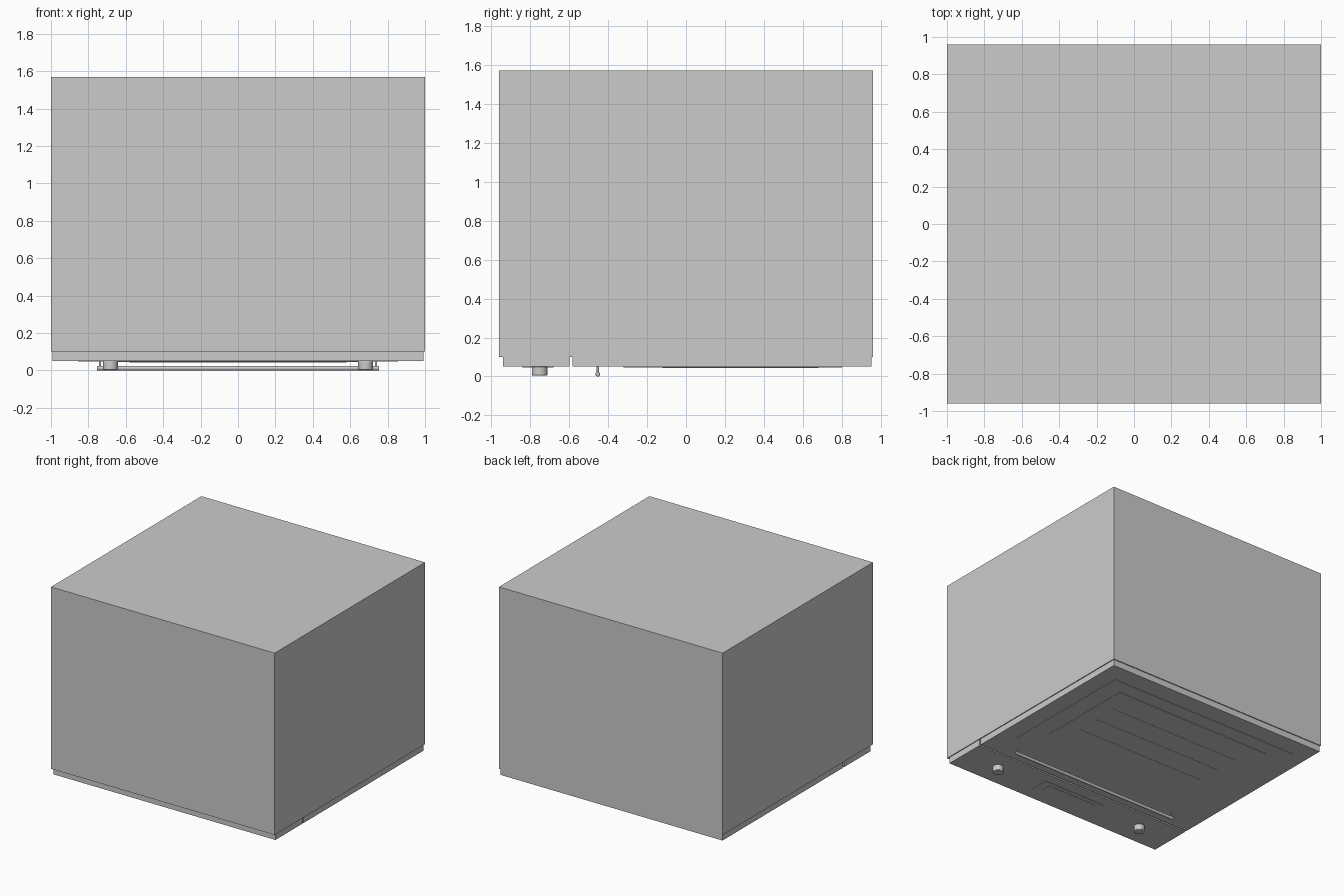
import bpy
import math

if "Cube" in bpy.data.objects:
    bpy.data.objects.remove(bpy.data.objects["Cube"])


def box(name, x0, x1, y0, y1, z0, z1, bevel=0.0):
    bpy.ops.mesh.primitive_cube_add(
        size=1, location=((x0 + x1) / 2, (y0 + y1) / 2, (z0 + z1) / 2))
    ob = bpy.context.object
    ob.name = name
    ob.scale = (x1 - x0, y1 - y0, z1 - z0)
    bpy.ops.object.transform_apply(location=False, rotation=False, scale=True)
    if bevel:
        m = ob.modifiers.new("bevel", "BEVEL")
        m.width = bevel
        m.segments = 2
    return ob


def cylinder(name, loc, r, depth, along_x=False, bevel=0.0):
    bpy.ops.mesh.primitive_cylinder_add(
        vertices=32, radius=r, depth=depth, location=loc,
        rotation=(0, math.pi / 2 if along_x else 0, 0))
    ob = bpy.context.object
    ob.name = name
    bpy.ops.object.shade_smooth_by_angle()
    if bevel:
        m = ob.modifiers.new("bevel", "BEVEL")
        m.width = bevel
        m.segments = 2
    return ob


FACE = 0.05  # height of the front face, which points down

# Oven cabinet, lying on its front
box("cabinet", -1, 1, -0.96, 0.96, 0.10, 1.57)

# Control panel and door
box("control_panel", -0.993, 0.993, -0.94, -0.597, FACE, 0.10)
box("door", -0.993, 0.993, -0.583, 0.952, FACE, 0.10)

# Door window: frame, glass and rack lines, each slightly raised
box("window_frame", -0.855, 0.855, -0.32, 0.80, FACE - 0.003, FACE + 0.005)
box("window_glass", -0.71, 0.71, -0.12, 0.68, FACE - 0.006, FACE + 0.005)
for i, y in enumerate((0.07, 0.265, 0.46)):
    box(f"rack_line_{i + 1}", -0.58, 0.58, y - 0.004, y + 0.004,
        FACE - 0.0075, FACE)

# Display on the control panel
box("display_frame", -0.28, 0.28, -0.84, -0.68, FACE - 0.003, FACE + 0.005)
box("display_screen", -0.22, 0.22, -0.80, -0.715, FACE - 0.005, FACE + 0.005)

# Door handle: round bar with two posts
cylinder("handle_bar", (0, -0.453, 0.012), 0.012, 1.51, along_x=True, bevel=0.003)
for side, s in (("left", -1), ("right", 1)):
    cylinder(f"handle_post_{side}", (s * 0.738, -0.453, 0.034), 0.006, 0.044)
    # Control knobs
    cylinder(f"knob_{side}", (s * 0.682, -0.752, 0.028), 0.04, 0.048, bevel=0.004)
